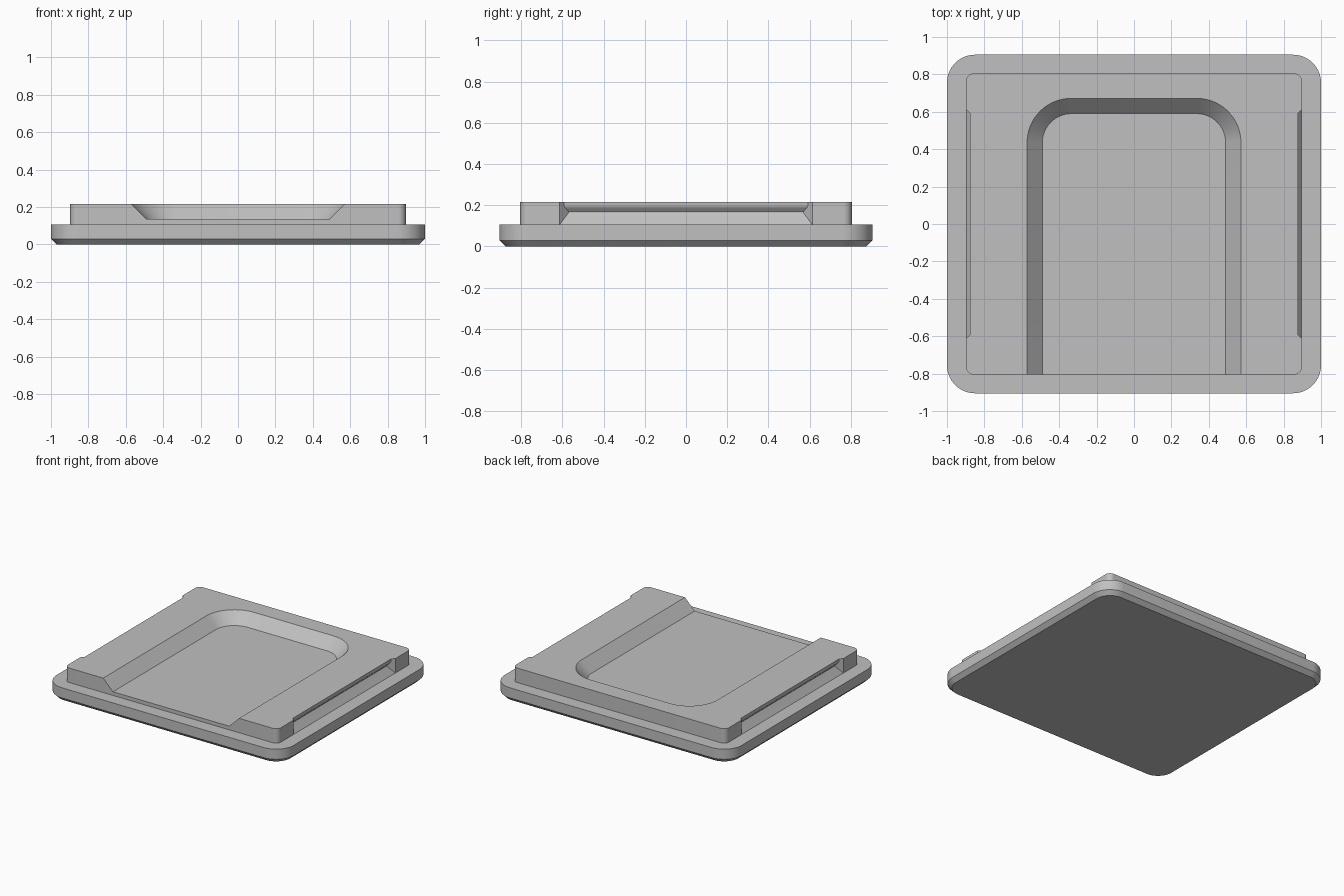
import bpy
import bmesh
import math

cube = bpy.data.objects.get("Cube")
if cube:
    bpy.data.objects.remove(cube, do_unlink=True)

grey = bpy.data.materials.new("plain_grey")
grey.use_nodes = True
colour = (0.53, 0.53, 0.53, 1)
grey.diffuse_color = colour
grey.node_tree.nodes["Principled BSDF"].inputs["Base Color"].default_value = colour


def rounded_rect(half_x, y0, y1, radius, z, steps=14):
    """Closed outline of a rectangle with rounded corners."""
    corners = [(half_x - radius, y1 - radius), (radius - half_x, y1 - radius),
               (radius - half_x, y0 + radius), (half_x - radius, y0 + radius)]
    ring = []
    for i, (cx, cy) in enumerate(corners):
        for s in range(steps + 1):
            a = (i + s / steps) * math.pi / 2
            ring.append((cx + radius * math.cos(a), cy + radius * math.sin(a), z))
    return ring


def loft(name, rings):
    """Solid skinned through outlines of equal size, from bottom to top."""
    bm = bmesh.new()
    loops = [[bm.verts.new(p) for p in ring] for ring in rings]
    n = len(rings[0])
    for low, high in zip(loops, loops[1:]):
        for i in range(n):
            j = (i + 1) % n
            bm.faces.new((low[i], low[j], high[j], high[i]))
    bm.faces.new(reversed(loops[0]))
    bm.faces.new(loops[-1])
    bmesh.ops.recalc_face_normals(bm, faces=bm.faces)
    mesh = bpy.data.meshes.new(name)
    bm.to_mesh(mesh)
    bm.free()
    mesh.materials.append(grey)
    obj = bpy.data.objects.new(name, mesh)
    bpy.context.collection.objects.link(obj)
    return obj


def select(obj):
    bpy.ops.object.select_all(action='DESELECT')
    obj.select_set(True)
    bpy.context.view_layer.objects.active = obj


def cut(target, cutter):
    cutter.hide_render = True
    mod = target.modifiers.new("cut", 'BOOLEAN')
    mod.operation = 'DIFFERENCE'
    mod.solver = 'EXACT'
    mod.object = cutter
    select(target)
    bpy.ops.object.modifier_apply(modifier=mod.name)
    bpy.data.objects.remove(cutter, do_unlink=True)


# Base plate with a chamfered underside
base_top = 0.107
base = loft("base_plate", [
    rounded_rect(0.97, -0.875, 0.875, 0.12, 0),
    rounded_rect(1, -0.905, 0.905, 0.15, 0.03),
    rounded_rect(1, -0.905, 0.905, 0.15, base_top)])

# Raised block
block_top = 0.217
block = loft("raised_block", [
    rounded_rect(0.897, -0.805, 0.805, 0.04, z) for z in (base_top, block_top)])

# Sloped recess, open at the front
floor = 0.135
cut(block, loft("recess_cutter", [
    rounded_rect(0.49 + d, -1.5, 0.59 + d, 0.155 + d, floor + d) for d in (0, 0.12)]))

# Undercut grip grooves on both sides: (height, depth)
profile = [(0.057, -0.037), (0.157, 0.038), (0.163, 0.042), (0.169, 0.042), (0.175, 0.038),
           (0.187, 0.027), (0.193, 0.023), (0.201, 0.021), (0.25, 0.021)]
for side in (1, -1):
    rings = []
    for z, d in profile:
        inner, outer = 0.897 - d, 1.0
        y_in = 0.613 - d
        y_out = y_in + outer - inner
        rings.append([(side * inner, -y_in, z), (side * outer, -y_out, z),
                      (side * outer, y_out, z), (side * inner, y_in, z)])
    cut(block, loft("groove_cutter", rings))

for part in (base, block):
    select(part)
    bpy.ops.object.shade_smooth_by_angle(angle=math.radians(32))
